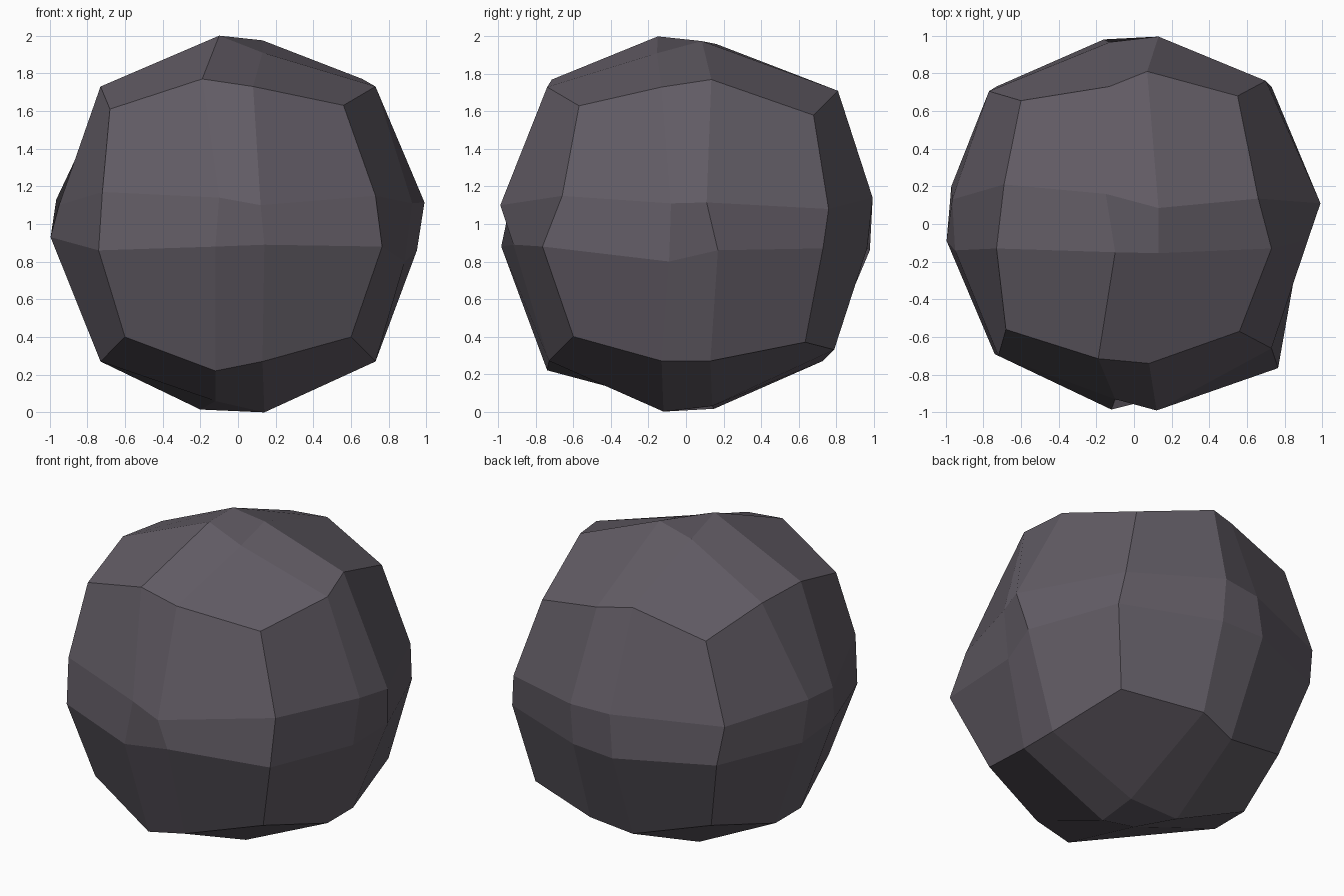
import bpy, bmesh
from mathutils import Vector

# Rounded boulder: a 3x3-per-side cube pushed onto a ball
bm = bmesh.new()
bmesh.ops.create_cube(bm, size=2)
bmesh.ops.subdivide_edges(bm, edges=bm.edges[:], cuts=2, use_grid_fill=True)

OUTER = {3: 0.60, 2: 0.73, 1: 0.965}   # corner, edge and face-centre points
for v in bm.verts:
    outer = OUTER[sum(abs(c) > 0.9 for c in v.co)]
    v.co = Vector([(outer if abs(c) > 0.9 else 0.13) * (1 if c > 0 else -1)
                   for c in v.co]) + Vector((0, 0, 1))

# Chips and bumps: the nearest point of the ball is pulled to each of these
bumps = [
    # top
    (-0.10, -0.15, 2.00), (0.13, -0.155, 1.91), (0.13, 0.085, 1.975), (-0.15, 0.16, 1.96),
    (-0.68, -0.56, 1.61), (-0.19, -0.715, 1.77), (0.08, -0.74, 1.73), (0.56, -0.57, 1.63),
    (0.66, 0.135, 1.77), (-0.69, 0.21, 1.71), (0.07, 0.81, 1.71), (0.55, 0.68, 1.58),
    (-0.60, 0.655, 1.61),
    # front
    (0.12, -0.99, 1.10), (-0.12, -0.985, 0.88), (-0.10, -0.93, 1.14), (0.14, -0.92, 0.89),
    (0.73, -0.66, 1.15), (0.765, -0.765, 0.88), (-0.72, -0.70, 1.17), (-0.74, -0.69, 0.86),
    # right
    (0.99, 0.11, 1.115), (0.95, 0.17, 0.86), (0.925, -0.08, 1.11), (0.885, -0.09, 0.80),
    (0.70, 0.76, 1.08),
    # left
    (-0.995, -0.09, 0.93), (-0.97, 0.20, 0.88), (-0.95, -0.14, 1.10), (-0.77, 0.705, 1.12),
    # back
    (0.13, 0.995, 1.14), (-0.16, 0.98, 0.86),
    # underside
    (0.14, -0.12, 0.0), (-0.20, 0.15, 0.015), (-0.12, -0.14, 0.06), (0.14, 0.14, 0.03),
    (-0.12, -0.74, 0.22), (0.13, 0.79, 0.33), (0.63, 0.635, 0.37),
]
targets = [(min(bm.verts, key=lambda v: (v.co - Vector(p)).length), Vector(p)) for p in bumps]
for vert, point in targets:
    vert.co = point

bmesh.ops.recalc_face_normals(bm, faces=bm.faces[:])
mesh = bpy.data.meshes.new("boulder")
bm.to_mesh(mesh)
bm.free()

stone = bpy.data.materials.new("dark grey stone")
stone.diffuse_color = (0.122, 0.107, 0.130, 1)
mesh.materials.append(stone)
boulder = bpy.data.objects.new("boulder", mesh)
bpy.context.collection.objects.link(boulder)
